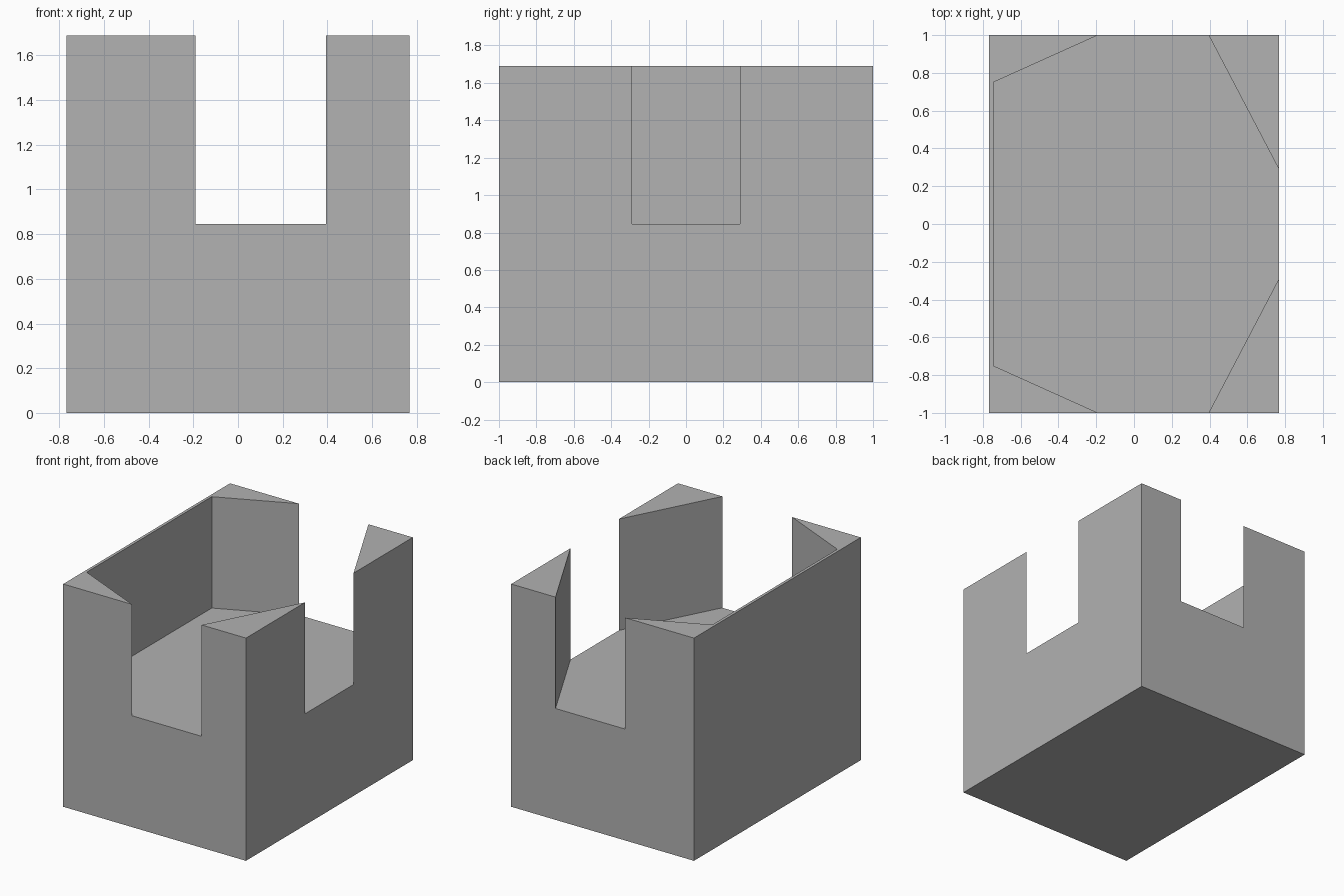
import bpy
import bmesh

if "Cube" in bpy.data.objects:
    bpy.data.objects.remove(bpy.data.objects["Cube"], do_unlink=True)

HALF_X, HALF_Y, TOP, FLOOR = 0.767, 1.0, 1.69, 0.845

grey = bpy.data.materials.new("plain grey")
grey.use_nodes = True
colour = (0.445, 0.445, 0.445, 1)
grey.diffuse_color = colour
grey.node_tree.nodes["Principled BSDF"].inputs["Base Color"].default_value = colour


def prism(name, outline, low, high):
    """Extrude a flat outline from one height to another."""
    bm = bmesh.new()
    face = bm.faces.new([bm.verts.new((x, y, low)) for x, y in outline])
    result = bmesh.ops.extrude_face_region(bm, geom=[face])
    verts = [v for v in result["geom"] if isinstance(v, bmesh.types.BMVert)]
    bmesh.ops.translate(bm, verts=verts, vec=(0, 0, high - low))
    bmesh.ops.recalc_face_normals(bm, faces=bm.faces)
    mesh = bpy.data.meshes.new(name)
    bm.to_mesh(mesh)
    bm.free()
    mesh.materials.append(grey)
    obj = bpy.data.objects.new(name, mesh)
    bpy.context.collection.objects.link(obj)
    return obj


# Solid block
body = prism("walled_block", [(-HALF_X, -HALF_Y), (HALF_X, -HALF_Y),
                              (HALF_X, HALF_Y), (-HALF_X, HALF_Y)], 0, TOP)

# Angled chamber with openings running out through the front, back and left
half = [(1.2, 0.29), (HALF_X, 0.29), (0.395, HALF_Y), (0.395, 1.3),
        (-0.19, 1.3), (-0.19, HALF_Y), (-0.745, 0.75)]
outline = half + [(x, -y) for x, y in reversed(half)]
cutter = prism("chamber_cutter", outline, FLOOR, TOP + 0.3)
cutter.hide_render = True

cut = body.modifiers.new("chamber", "BOOLEAN")
cut.operation = "DIFFERENCE"
cut.solver = "EXACT"
cut.object = cutter
bpy.context.view_layer.objects.active = body
bpy.ops.object.modifier_apply(modifier=cut.name)
bpy.data.objects.remove(cutter, do_unlink=True)
